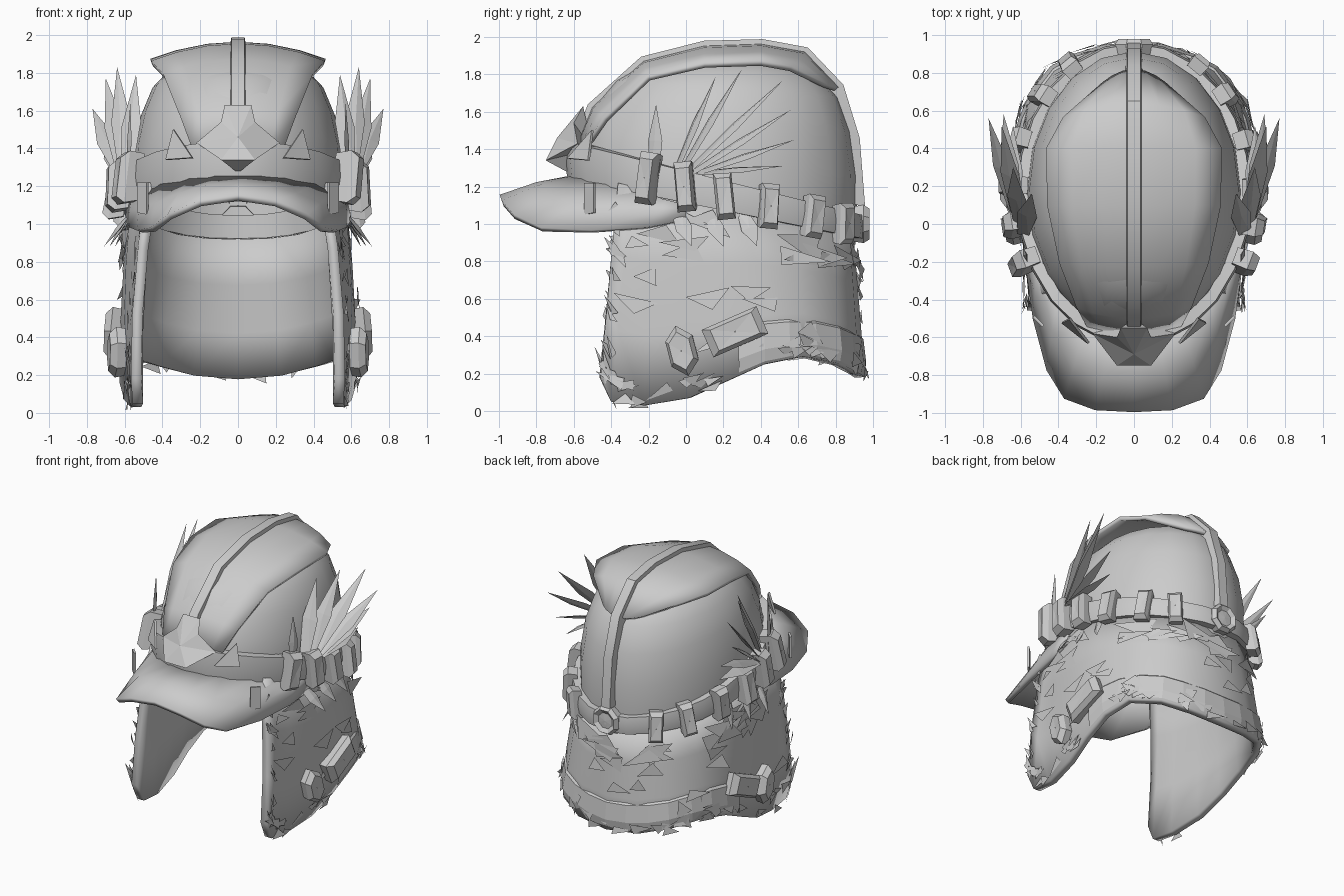
import bpy, bmesh, math, random
from mathutils import Vector

if "Cube" in bpy.data.objects:
    bpy.data.objects.remove(bpy.data.objects["Cube"], do_unlink=True)
random.seed(4)

grey = bpy.data.materials.new("plain grey")
grey.use_nodes = True
colour = (0.6, 0.6, 0.6, 1)
grey.diffuse_color = colour
grey.node_tree.nodes["Principled BSDF"].inputs["Base Color"].default_value = colour


def make(name, verts, faces, thick=0, smooth=35):
    mesh = bpy.data.meshes.new(name)
    mesh.from_pydata([tuple(v) for v in verts], [], faces)
    bm = bmesh.new()
    bm.from_mesh(mesh)
    bmesh.ops.remove_doubles(bm, verts=bm.verts, dist=0.0005)
    bmesh.ops.recalc_face_normals(bm, faces=bm.faces)
    bm.to_mesh(mesh)
    bm.free()
    mesh.materials.append(grey)
    ob = bpy.data.objects.new(name, mesh)
    bpy.context.collection.objects.link(ob)
    if thick:
        mod = ob.modifiers.new("thickness", "SOLIDIFY")
        mod.thickness, mod.offset = thick, 0
    if smooth:
        bpy.ops.object.select_all(action="DESELECT")
        bpy.context.view_layer.objects.active = ob
        ob.select_set(True)
        bpy.ops.object.shade_smooth_by_angle(angle=math.radians(smooth))
    return ob


def loft(name, rows, closed=False, **kw):
    n = len(rows[0])
    faces = [(r * n + i, r * n + (i + 1) % n, (r + 1) * n + (i + 1) % n, (r + 1) * n + i)
             for r in range(len(rows) - 1) for i in range(n if closed else n - 1)]
    return make(name, [v for row in rows for v in row], faces, **kw)


def mirrored(half):
    # half runs from the side to the centre line
    return half + [Vector((-p[0], p[1], p[2])) for p in reversed(half[:-1])]


def sample(points, u):
    f = max(0, min(u, 0.9999)) * (len(points) - 1)
    i = int(f)
    return Vector(points[i]).lerp(Vector(points[i + 1]), f - i)


def ring(angle, grow=0, scale=1, shift=0):
    a, b = 0.565 * scale + grow, 0.745 * scale + grow
    return a * math.sin(angle), 0.16 + shift - b * math.cos(angle)


def tilt(y):
    return 1.2 - 0.24 * y


# Dome, leaning back as it rises
ANG = [math.tau * i / 20 for i in range(20)]
rows = []
for scale, h in [(1, -0.1), (1, 0.1), (0.98, 0.3), (0.91, 0.55), (0.8, 0.75),
                 (0.65, 0.87), (0.4, 0.96), (0.01, 1)]:
    row = []
    for a in ANG:
        x, y = ring(a, 0, scale, 0.08 * max(h, 0))
        base = tilt(ring(a)[1])
        row.append((x, y, base + (1.91 - base) * h))
    rows.append(row)
loft("dome", rows, closed=True, smooth=40)

# Raised crown plate, ending at the upper back: centre y, z, edge y, z, half width
crown = [(-0.58, 1.40, -0.54, 1.40, 0.24), (-0.49, 1.62, -0.43, 1.56, 0.30),
         (-0.22, 1.86, -0.20, 1.78, 0.39), (0.10, 1.94, 0.10, 1.85, 0.455),
         (0.40, 1.95, 0.40, 1.86, 0.46), (0.63, 1.91, 0.56, 1.83, 0.37),
         (0.81, 1.72, 0.74, 1.74, 0.16)]
STEPS = [-1, -0.7, -0.35, 0, 0.35, 0.7, 1]
loft("crown_plate", [[(w * u, cy + (ey - cy) * u * u, cz + (ez - cz) * u * u) for u in STEPS]
                     for cy, cz, ey, ez, w in crown], thick=0.03, smooth=40)

# Central crest strip, carried on down the back to the band
rows = []
for cy, cz in [c[:2] for c in crown] + [(0.89, 1.45), (0.92, 1.10)]:
    out = Vector((0, cy - 0.17, (cz - 1.3) * 1.2)).normalized()
    c = Vector((0, cy, cz))
    rows.append([c + out * d + Vector((x, 0, 0)) for x, d in
                 [(-0.05, -0.05), (-0.035, 0.04), (0.035, 0.04), (0.05, -0.05)]])
loft("crest_strip", rows, closed=True, smooth=30)

# Brow band, taller at the front
rows = []
for a in [math.tau * i / 24 for i in range(25)]:
    y = ring(a)[1]
    h = 0.1 - 0.025 * (y + 0.6)
    rows.append([(*ring(a, g), tilt(y) + h * s)
                 for g, s in [(-0.01, -1), (0.05, -1), (0.06, 0), (0.05, 1), (-0.01, 1)]])
loft("brow_band", rows, closed=True, smooth=30)

# Visor, from the band to an arched outer lip
inner = [(0.57, 0.0), (0.55, -0.1), (0.5, -0.25), (0.4, -0.42), (0.25, -0.54), (0.12, -0.59), (0, -0.6)]
outer = [(0.58, 0.0, 1.02), (0.56, -0.2, 0.98), (0.52, -0.5, 0.96), (0.45, -0.77, 0.97),
         (0.36, -0.92, 1.04), (0.2, -0.98, 1.11), (0, -0.99, 1.14)]
inner = [Vector((x, y, tilt(y) - 0.1)) for x, y in inner]
rows = []
for t in [0, 0.5, 1]:
    half = [p.lerp(Vector(q), t) + Vector((0, 0, 0.06 * t * (1 - t))) for p, q in zip(inner, outer)]
    rows.append(mirrored(half))
loft("visor", rows, thick=0.035, smooth=30)

# Cheek and neck guard: one wrapped sheet from cheek to cheek
top = [(0.45, -0.36), (0.47, -0.29), (0.51, -0.18), (0.54, 0.0), (0.55, 0.2),
       (0.53, 0.38), (0.46, 0.59), (0.33, 0.76), (0.17, 0.85), (0, 0.87)]
top = [(x, y, tilt(y) - 0.07) for x, y in top]
low = [(0.54, -0.46, 0.18), (0.53, -0.40, 0.05), (0.54, -0.22, 0.03), (0.575, 0.02, 0.07),
       (0.60, 0.22, 0.16), (0.60, 0.42, 0.25), (0.56, 0.62, 0.29), (0.43, 0.80, 0.25),
       (0.24, 0.90, 0.20), (0, 0.93, 0.18)]


def guard(u, v, side=1):
    p = sample(top, u).lerp(sample(low, u), v)
    p.x = side * (p.x + 0.1 * v * (1 - v) * (1 - u))
    return p


def guard_frame(u, v, side=1):
    u = min(u, 0.98)
    p = guard(u, v, side)
    along = (guard(u + 0.015, v, side) - p).normalized()
    down = (guard(u, v + 0.02, side) - p).normalized()
    out = along.cross(down).normalized()
    if out.dot(Vector((p.x, p.y - 0.1, 0))) < 0:
        out.negate()
    return p, along, down, out


rows = [mirrored([guard(i / 9, v) for i in range(10)]) for v in [0, 0.33, 0.67, 1]]
loft("neck_guard", rows, thick=0.055, smooth=25)

# Raised trim strip along the lower edge
for side, label in [(1, "left"), (-1, "right")]:
    rows = []
    for i in range(8):
        u = 0.48 + 0.52 * i / 7
        row = []
        for v, d in [(0.70, 0.02), (0.73, 0.04), (0.9, 0.045), (0.98, 0.03)]:
            p, _, _, out = guard_frame(u, v, side)
            if i == 7:
                p.x = 0
                out = Vector((0, 1, 0))
            row.append(p + out * d)
        rows.append(row)
    loft(label + "_guard_trim", rows, smooth=0)

# Ragged fur shards, lying on the guard and fringing its edges
verts, faces = [], []
zones = [(60, (0, 1), (0.88, 1.0), 0.1), (24, (0, 0.06), (0.1, 1), 0.085),
         (30, (0.25, 1), (0.08, 0.3), 0.19), (20, (0.05, 1), (0.25, 0.85), 0.14)]
for count, ur, vr, size in zones:
    for k in range(count):
        side = 1 if k % 2 else -1
        p, along, down, out = guard_frame(random.uniform(*ur), random.uniform(*vr), side)
        p = p + out * random.uniform(0.028, 0.04)
        turn = random.uniform(0, math.tau)
        n = len(verts)
        for j in range(3):
            a = turn + j * 2.1 + random.uniform(-0.4, 0.4)
            r = size * random.uniform(0.5, 1.1)
            v = p + along * math.cos(a) * r + down * math.sin(a) * r * 0.5 + out * random.uniform(-0.005, 0.02)
            v.z = max(v.z, 0.005)
            verts.append(v)
        faces.append((n, n + 1, n + 2))
make("fur_shards", verts, faces, smooth=0)


def block(name, c, across, up, out, w, h, d, sides=4):
    # faceted block: base outline with a slightly smaller raised outline
    k = 1 / math.cos(math.pi / sides)
    outline = [(math.cos(math.tau * (i + 0.5) / sides) * w * k, math.sin(math.tau * (i + 0.5) / sides) * h * k)
               for i in range(sides)]
    rows = [[c + across * x * s + up * z * s + out * e for x, z in outline]
            for s, e in [(0.9, -0.02), (1, d * 0.6), (0.75, d), (0.02, d * 0.95)]]
    return loft(name, rows, closed=True, smooth=0)


def blade(name, base, tip, width, wide):
    base, mid, tip = Vector(base), Vector(base).lerp(Vector(tip), 0.5), Vector(tip)
    wide = wide.normalized() * width
    thin = wide.cross(tip - base).normalized() * 0.012
    half = wide * 0.6
    outline = [base - half, base + half, mid + wide, tip, mid - wide]
    faces = [(i, (i + 1) % 5, 5) for i in range(5)] + [((i + 1) % 5, i, 6) for i in range(5)]
    make(name, outline + [mid + thin, mid - thin], faces, smooth=0)


UP = Vector((0, 0, 1))
feathers = [(0.54, 0.16, 1.79), (0.64, 0.30, 1.83), (0.70, 0.52, 1.77),
            (0.77, 0.56, 1.61), (0.69, 0.58, 1.45), (0.64, 0.52, 1.31)]
plates = {"brow_shard": [(0.34, -0.50, 1.50), (0.38, -0.52, 1.34), (0.24, -0.63, 1.35)],
          "visor_tab": [(0.48, -0.54, 1.05), (0.53, -0.49, 1.06), (0.53, -0.49, 1.22), (0.48, -0.54, 1.22)]}
for side, label in [(1, "left_"), (-1, "right_")]:
    flip = Vector((side, 1, 1))
    # Wrapped loops around the band
    for i, y in enumerate([-0.17, 0.01, 0.2, 0.42, 0.64, 0.79]):
        a = math.acos((0.16 - y) / 0.745)
        x, yy = ring(a, 0.04)
        out = Vector((side * math.sin(a) / 0.565, -math.cos(a) / 0.745, 0)).normalized()
        up = (UP + out.cross(UP) * side * random.uniform(-0.2, 0.1) + out * random.uniform(-0.2, 0.2)).normalized()
        block(f"{label}loop_{i + 1}", Vector((x * side, yy, tilt(yy))), out.cross(up), up, out,
              0.05, 0.14 - 0.006 * i, 0.11 - 0.008 * i)
    # Feather fan
    for i, tip in enumerate(feathers):
        base = Vector((0.59 + 0.01 * i, -0.06 + 0.03 * min(i, 4), 1.27))
        blade(f"{label}feather_{i + 1}", base * flip, Vector(tip) * flip, 0.055, Vector((0.9 * side, 0.25, -0.25)))
    blade(label + "short_quill", Vector((0.58, -0.17, 1.25)) * flip, Vector((0.57, -0.16, 1.64)) * flip,
          0.04, Vector((0.3 * side, 1, 0)))
    # Small loose plates on the brow and visor
    for name, points in plates.items():
        make(label + name, [Vector(p) * flip for p in points], [range(len(points))], thick=0.015, smooth=0)
    # Cheek bosses and under-loop spikes
    for name, u, v, w, h, sides in [("front_boss", 0.32, 0.76, 0.075, 0.12, 6), ("rear_boss", 0.47, 0.73, 0.16, 0.08, 4)]:
        p, along, down, out = guard_frame(u, v, side)
        lean = (along - down * 0.15).normalized()
        block(label + name, p + out * 0.02, lean, lean.cross(out).normalized(), out, w, h, 0.09, sides)
    for i, y in enumerate([-0.05, 0.12, 0.3]):
        blade(f"{label}spike_{i + 1}", Vector((0.56, y, 1.07)) * flip,
              Vector((0.71 - 0.03 * i, y + 0.08, 0.88)) * flip, 0.045, Vector((0, 1, 0.3)))

# Rear medallion with a sunken face
rows = [[(r * math.cos(a), y, 1.0 + r * math.sin(a)) for a in [math.tau * (i + 0.5) / 8 for i in range(8)]]
        for r, y in [(0.1, 0.88), (0.11, 0.95), (0.09, 0.98), (0.06, 0.96), (0.001, 0.965)]]
loft("rear_medallion", rows, closed=True, smooth=0)

# Front emblem: faceted shield with a jutting lower lip
half = [(0.07, -0.55, 1.63), (0.09, -0.60, 1.54), (0.22, -0.58, 1.43), (0.09, -0.75, 1.34), (0, -0.62, 1.27)]
rim = mirrored([Vector(p) for p in half])
n = len(rim)
faces = [(i, (i + 1) % n, n + 1) for i in range(n)]
faces += [(i, (i + 1) % n, n) for i in range(n) if i not in (3, 4)] + [(3, 5, n), (3, 4, 5)]
make("front_emblem", rim + [Vector((0, -0.69, 1.46)), Vector((0, -0.5, 1.4))], faces, smooth=0)
